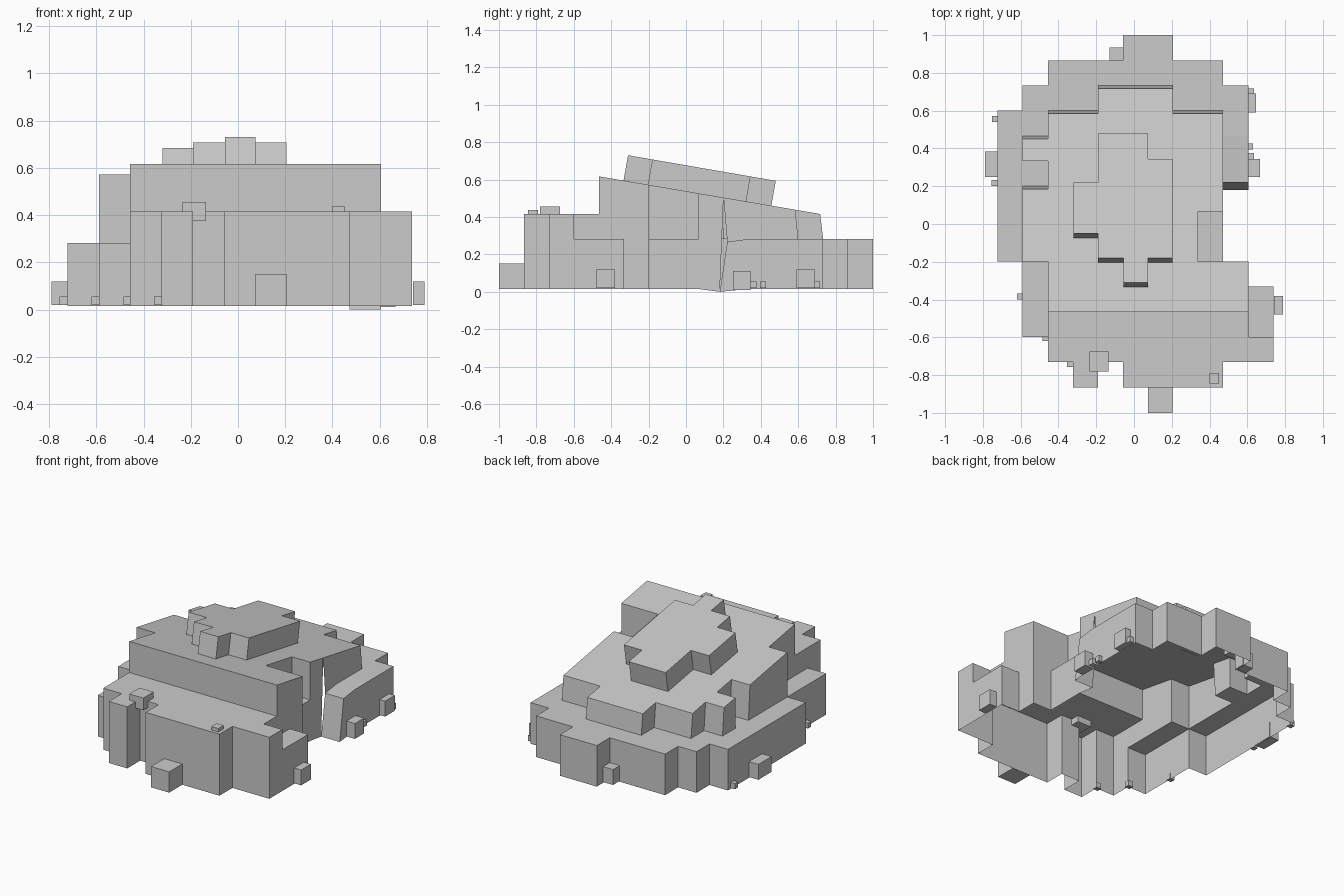
import bpy, bmesh
from mathutils import Vector

default_cube = bpy.data.objects.get("Cube")
if default_cube:
    bpy.data.objects.remove(default_cube, do_unlink=True)

stone = bpy.data.materials.new("stone_grey")
stone.use_nodes = True
grey = (0.6, 0.6, 0.6, 1)
stone.diffuse_color = grey
stone.node_tree.nodes["Principled BSDF"].inputs["Base Color"].default_value = grey


def finish(name, bm):
    mesh = bpy.data.meshes.new(name)
    bm.to_mesh(mesh)
    bm.free()
    mesh.materials.append(stone)
    obj = bpy.data.objects.new(name, mesh)
    bpy.context.collection.objects.link(obj)
    return obj


# Stepped plan, front row first: L = low ledge, M = front ledge, S = sloping slab
PLAN = [
    "...M.MMMM..",
    "..MMMMMMMMM",
    ".LMMMMMMMML",
    ".LSSSSSSSSL",
    ".LSSSSSSSS.",
    "LSSSSSSSL..",
    "LSSSSSSSL..",
    "LSSSSSSSS..",
    "LLSSSSSSSL.",
    "LSSSSSSSSL.",
    "LLSSSSSSSL.",
    ".LLLSSSLLL.",
    "..LLLLLLL..",
    ".....LL....",
]
STEP_X, STEP_Y = 0.1327, 0.1332
X0, Y0, BASE = -0.722, -0.865, 0.015
LEDGE = {".": BASE, "L": 0.282, "M": 0.415}


def kind(col, row):
    inside = 0 <= row < len(PLAN) and 0 <= col < len(PLAN[0])
    return PLAN[row][col] if inside else "."


def height(k, y):
    return 0.617 - 0.17 * (y + 0.465) if k == "S" else LEDGE[k]


# Main rock: an open-bottomed terraced shell
bm = bmesh.new()


def face(points):
    bm.faces.new([bm.verts.new(p) for p in points])


for row in range(len(PLAN)):
    for col in range(len(PLAN[0])):
        k = kind(col, row)
        if k == ".":
            continue
        xa, ya = X0 + col * STEP_X, Y0 + row * STEP_Y
        xb, yb = xa + STEP_X, ya + STEP_Y
        corners = [(xa, ya), (xb, ya), (xb, yb), (xa, yb)]
        face([(x, y, height(k, y)) for x, y in corners])
        for i, (dc, dr) in enumerate([(0, -1), (1, 0), (0, 1), (-1, 0)]):
            n = kind(col + dc, row + dr)
            (px, py), (qx, qy) = corners[i], corners[(i + 1) % 4]
            if height(k, py) > height(n, py) + 0.001 and n != k:
                face([(px, py, height(n, py)), (qx, qy, height(n, qy)),
                      (qx, qy, height(k, qy)), (px, py, height(k, py))])
bmesh.ops.remove_doubles(bm, verts=bm.verts, dist=0.0005)
bm.normal_update()

# Lean the rear slab walls inward, keeping their tops on the slope
lean = {v for f in bm.faces if f.normal.y > 0.9 for v in f.verts
        if v.co.y > 0 and v.co.z > 0.29}
for v in lean:
    v.co.y -= 0.016
    v.co.z = height("S", v.co.y)

# Splay the front end of the side wing
for v in bm.verts:
    if v.co.x > 0.46 and abs(v.co.y - 0.2) < 0.01 and v.co.z < 0.3:
        top = v.co.z > 0.1
        v.co.y += 0.02 if top else -0.02
        v.co.z -= 0.015
bmesh.ops.dissolve_limit(bm, angle_limit=0.02, verts=bm.verts, edges=bm.edges)
finish("terraced_rock", bm)

# Tilted crown slab
OUTLINE = [(-.19, .48), (-.32, .22), (-.19, -.05), (-.055, -.18), (.075, -.31),
           (.205, -.18), (.075, .345)]
loop = [(-.19, .48), (-.19, .22), (-.32, .22), (-.32, -.05), (-.19, -.05),
        (-.19, -.18), (-.055, -.18), (-.055, -.31), (.075, -.31), (.075, -.18),
        (.205, -.18), (.205, .345), (.075, .345), (.075, .48)]
bm = bmesh.new()
base = bm.faces.new([bm.verts.new((x, y - 0.024, 0.595 - 0.173 * (y + 0.31)))
                     for x, y in loop])
extruded = bmesh.ops.extrude_face_region(bm, geom=[base])["geom"]
bmesh.ops.translate(bm, vec=Vector((0, 0.024, 0.135)),
                    verts=[e for e in extruded if isinstance(e, bmesh.types.BMVert)])
bmesh.ops.recalc_face_normals(bm, faces=bm.faces)
finish("crown_slab", bm)


# Loose blocks: x, y, z of the low corner, then the size
def block(name, low, size):
    bm = bmesh.new()
    bmesh.ops.create_cube(bm, size=1)
    for v in bm.verts:
        v.co = Vector([low[i] + (v.co[i] + 0.5) * size[i] for i in range(3)])
    finish(name, bm)


block("front_block", (.075, -1, .015), (.13, .135, .135))
block("upper_block", (-.235, -.78, .375), (.1, .105, .08))
block("upper_pebble", (.4, -.845, .41), (.05, .055, .028))
block("front_side_block", (.74, -.48, .02), (.05, .1, .1))
block("wing_block", (.6, .25, .01), (.066, .095, .1))
block("wing_rear_block", (.6, .59, .02), (.045, .1, .1))
block("far_side_block", (-.79, .25, .02), (.07, .135, .1))
block("rear_block", (-.13, .86, .02), (.075, .075, .1))
PEBBLES = [(.6, .345), (.595, .395), (.6, .685), (-.755, .2), (-.753, .54),
           (-.62, -.4), (-.485, -.62), (-.355, -.757)]
for i, (x, y) in enumerate(PEBBLES):
    block(f"pebble_{i + 1}", (x, y, .02), (.034, .032, .036))
